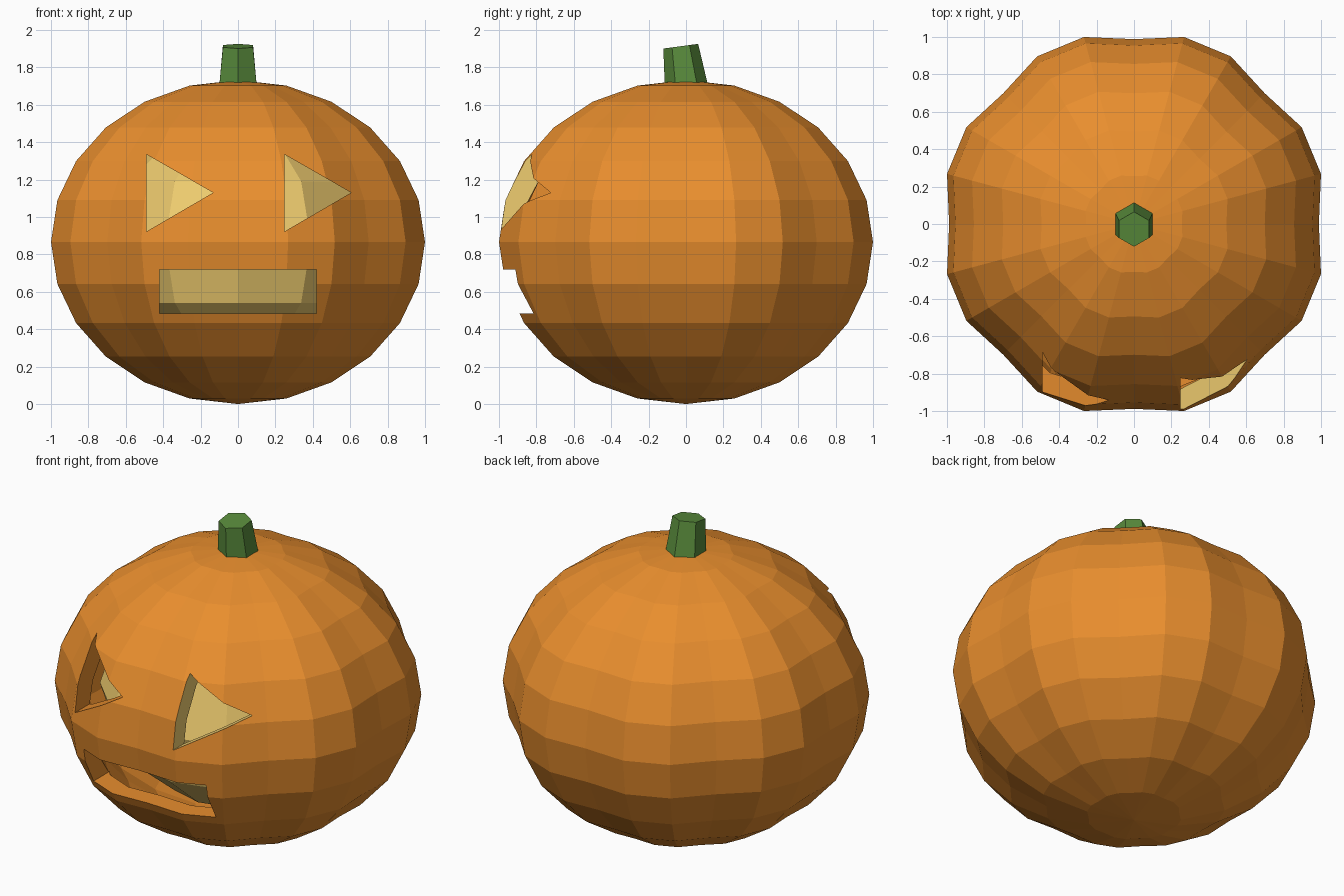
import bpy, bmesh, math

if "Cube" in bpy.data.objects:
    bpy.data.objects.remove(bpy.data.objects["Cube"])

CZ = 0.866  # height of the pumpkin's middle


def material(name, rgb):
    m = bpy.data.materials.new(name)
    m.diffuse_color = (*rgb, 1)
    m.use_nodes = True
    m.node_tree.nodes["Principled BSDF"].inputs["Base Color"].default_value = m.diffuse_color
    return m


ORANGE = material("orange_skin", (0.81, 0.27, 0.027))
YELLOW = material("yellow_glow", (0.87, 0.61, 0.16))
GREEN = material("green_stem", (0.10, 0.26, 0.045))


def make_object(name, bm, mat):
    bmesh.ops.recalc_face_normals(bm, faces=bm.faces)
    me = bpy.data.meshes.new(name)
    bm.to_mesh(me)
    bm.free()
    me.materials.append(mat)
    ob = bpy.data.objects.new(name, me)
    bpy.context.collection.objects.link(ob)
    return ob


def ball(name, segments, rings, radius, half_height, mat, groove=1.0):
    bm = bmesh.new()
    bmesh.ops.create_uvsphere(bm, u_segments=segments, v_segments=rings, radius=1)
    for v in bm.verts:
        # every third meridian is pulled in to form the ribs
        k = round(math.atan2(v.co.y, v.co.x) / (math.tau / segments))
        s = radius * (groove if k % 3 == 0 else 1)
        v.co = (v.co.x * s, v.co.y * s, CZ + v.co.z * half_height)
    return make_object(name, bm, mat)


def prism(name, outline, mat):
    bm = bmesh.new()
    face = bm.faces.new([bm.verts.new((x, -1.3, z)) for x, z in outline])
    ext = bmesh.ops.extrude_face_region(bm, geom=[face])
    moved = [g for g in ext["geom"] if isinstance(g, bmesh.types.BMVert)]
    bmesh.ops.translate(bm, verts=moved, vec=(0, 0.9, 0))
    ob = make_object(name, bm, mat)
    ob.hide_render = True
    return ob


# ribbed, hollow pumpkin shell
shell = ball("pumpkin_shell", 24, 12, 1.035, CZ, ORANGE, 0.955)
solid = shell.modifiers.new("thickness", "SOLIDIFY")
solid.thickness = 0.11
solid.offset = -1


# carved face: two triangular eyes and a slot mouth
def eye(x):
    return [(x, 1.335), (x, 0.922), (x + 0.357, 1.13)]


cutters = [
    prism("left_eye_cutter", eye(-0.49), ORANGE),
    prism("right_eye_cutter", eye(0.248), YELLOW),
    prism("mouth_cutter", [(-0.42, 0.485), (0.42, 0.485), (0.42, 0.72), (-0.42, 0.72)], ORANGE),
]
for c in cutters:
    b = shell.modifiers.new(c.name, "BOOLEAN")
    b.operation = "DIFFERENCE"
    b.solver = "EXACT"
    b.material_mode = "TRANSFER"
    b.object = c

# bake the carving and drop the cutters
bpy.context.view_layer.update()
deps = bpy.context.evaluated_depsgraph_get()
carved = bpy.data.meshes.new_from_object(shell.evaluated_get(deps))
shell.modifiers.clear()
shell.data = carved
for c in cutters:
    bpy.data.objects.remove(c)

# glowing core seen through the openings
ball("glow_core", 12, 6, 0.78, 0.65, YELLOW)

# leaning six-sided stem: (radius, centre y, centre z, slope of the ring)
bm = bmesh.new()
rings = []
for r, cy, cz, slope in [(0.12, 0.008, 1.66, 0), (0.093, -0.028, 1.913, 0.135)]:
    ring = []
    for i in range(6):
        a = math.pi / 2 + i * math.pi / 3
        y = r * math.sin(a)
        ring.append(bm.verts.new((r * math.cos(a), cy + y, cz + slope * y)))
    rings.append(ring)
low, high = rings
for i in range(6):
    j = (i + 1) % 6
    bm.faces.new((low[i], low[j], high[j], high[i]))
bm.faces.new(low)
bm.faces.new(high)
make_object("stem", bm, GREEN)
